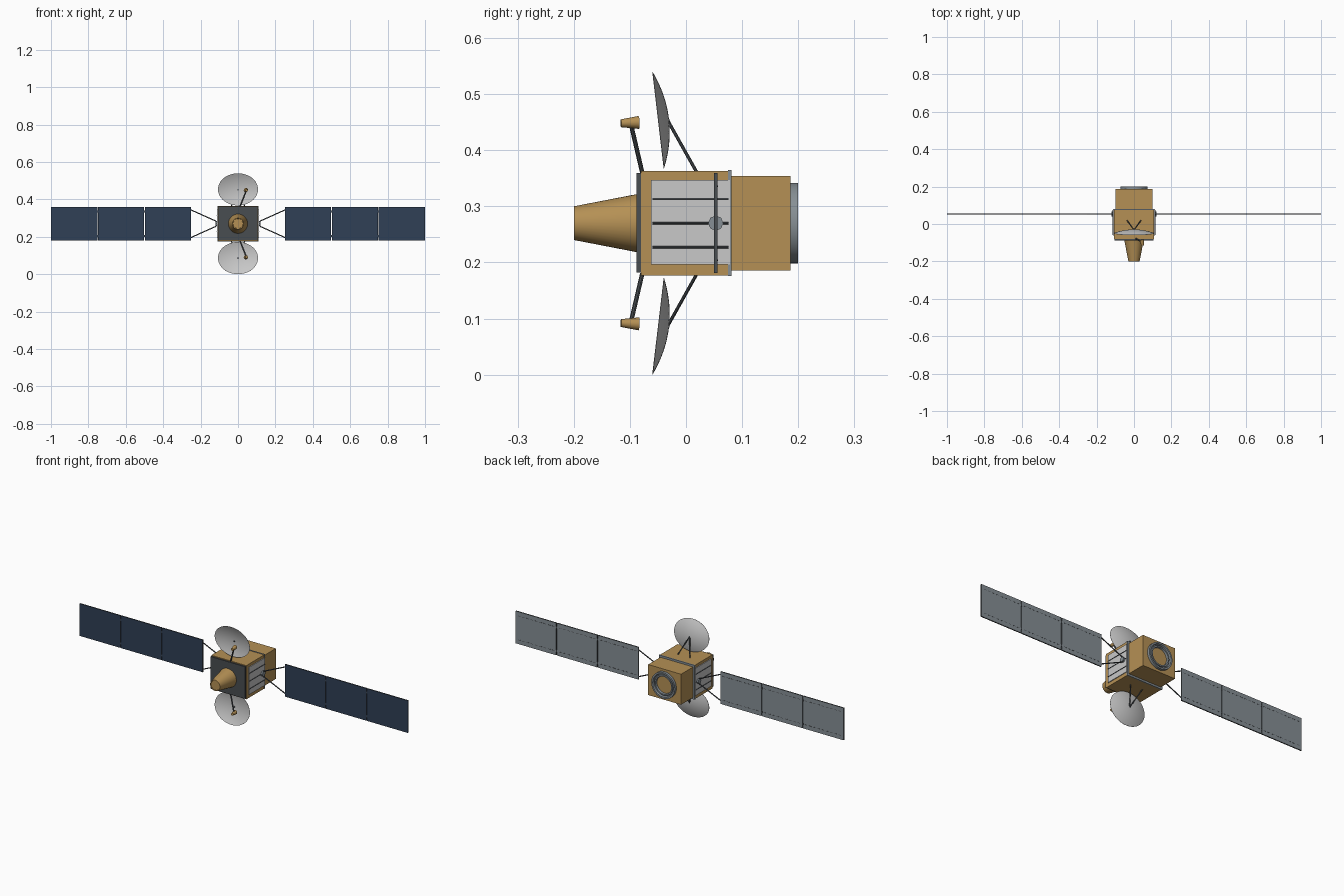
import bpy, bmesh, math
from mathutils import Matrix, Vector

cube = bpy.data.objects.get("Cube")
if cube:
    bpy.data.objects.remove(cube, do_unlink=True)

MID = 0.27  # height of the body axis


def material(name, r, g, b):
    m = bpy.data.materials.new(name)
    m.use_nodes = True
    m.diffuse_color = (r, g, b, 1)
    bsdf = next(n for n in m.node_tree.nodes if n.type == 'BSDF_PRINCIPLED')
    bsdf.inputs["Base Color"].default_value = (r, g, b, 1)
    bsdf.inputs["Roughness"].default_value = 0.6
    return m


GOLD = material("gold foil", 0.46, 0.28, 0.09)
WHITE = material("pale grey", 0.58, 0.58, 0.58)
NAVY = material("navy cells", 0.029, 0.05, 0.092)
STEEL = material("blue grey metal", 0.24, 0.275, 0.30)
DARK = material("charcoal", 0.065, 0.074, 0.082)


def finish(name, bm, *mats, smooth=False):
    bmesh.ops.recalc_face_normals(bm, faces=bm.faces)
    me = bpy.data.meshes.new(name)
    bm.to_mesh(me)
    bm.free()
    for m in mats:
        me.materials.append(m)
    ob = bpy.data.objects.new(name, me)
    bpy.context.collection.objects.link(ob)
    if smooth:
        bpy.ops.object.select_all(action='DESELECT')
        ob.select_set(True)
        bpy.context.view_layer.objects.active = ob
        bpy.ops.object.shade_smooth_by_angle(angle=math.radians(35))
    return ob


def add_box(bm, lo, hi):
    lo, hi = Vector(lo), Vector(hi)
    mat = Matrix.Translation((lo + hi) / 2) @ Matrix.Diagonal((*(hi - lo), 1))
    bmesh.ops.create_cube(bm, size=1, matrix=mat)


def box(name, lo, hi, mat):
    bm = bmesh.new()
    add_box(bm, lo, hi)
    return finish(name, bm, mat)


def rods(name, pairs, r1, mat, r2=None, sides=8):
    """Straight round bars or cones between pairs of points."""
    bm = bmesh.new()
    for a, b in pairs:
        a, b = Vector(a), Vector(b)
        rot = (b - a).to_track_quat('Z', 'Y').to_matrix().to_4x4()
        bmesh.ops.create_cone(bm, cap_ends=True, segments=sides, radius1=r1,
                              radius2=r1 if r2 is None else r2, depth=(b - a).length,
                              matrix=Matrix.Translation((a + b) / 2) @ rot)
    return finish(name, bm, mat, smooth=sides > 8)


def lathe(name, profile, matrix, mat, sides=40):
    """Spin a (radius, height) profile about local z, then place it."""
    bm = bmesh.new()
    vs = [bm.verts.new((r, 0, z)) for r, z in profile]
    es = [bm.edges.new(p) for p in zip(vs, vs[1:])]
    bmesh.ops.spin(bm, geom=vs + es, cent=(0, 0, 0), axis=(0, 0, 1),
                   angle=math.tau, steps=sides, use_duplicate=False)
    bmesh.ops.remove_doubles(bm, verts=bm.verts, dist=1e-5)
    bm.transform(matrix)
    return finish(name, bm, mat, smooth=True)


def mirrored(ob, name, axis):
    """Copy across the body's x or z centre plane."""
    me = ob.data.copy()
    scale = [1, 1, 1, 1]
    scale[axis] = -1
    centre = Matrix.Translation((0, 0, MID))
    me.transform(centre @ Matrix.Diagonal(scale) @ centre.inverted())
    me.flip_normals()
    me.name = name
    bpy.context.collection.objects.link(bpy.data.objects.new(name, me))


# Body blocks
box("main_body", (-0.107, -0.08, 0.177), (0.107, 0.078, 0.363), GOLD)
box("front_plate", (-0.105, -0.088, 0.182), (0.105, -0.08, 0.359), DARK)
box("rear_body", (-0.1, 0.078, 0.186), (0.1, 0.186, 0.354), GOLD)
box("body_frame", (-0.109, 0.075, 0.176), (0.109, 0.081, 0.365), STEEL)

# Front nozzle and rear docking ring, both along the y axis
to_front = Matrix.Translation((0, 0, MID)) @ Matrix.Rotation(math.pi / 2, 4, 'X')
to_back = Matrix.Translation((0, 0, MID)) @ Matrix.Rotation(-math.pi / 2, 4, 'X')
lathe("front_nozzle", [(0.052, 0.086), (0.03, 0.2), (0.027, 0.2), (0.026, 0.197), (0, 0.197)],
      to_front, GOLD)
lathe("rear_ring", [(0.072, 0.184), (0.072, 0.2), (0.063, 0.2), (0.06, 0.191), (0.056, 0.191),
                    (0.055, 0.197), (0.048, 0.197), (0.046, 0.184)], to_back, STEEL)

# Side radiators with bars
radiator = box("left_radiator", (0.106, -0.062, 0.196), (0.111, 0.078, 0.347), WHITE)
mirrored(radiator, "right_radiator", 0)
bars = rods("left_radiator_bars", [((0.112, -0.06, MID + d), (0.112, 0.076, MID + d))
                                   for d in (-0.043, 0, 0.043)], 0.002, DARK)
mirrored(bars, "right_radiator_bars", 0)

# Solar wing: three panels, cells in front, metal behind, dark rims
WING_Y = 0.053
bm = bmesh.new()
for start, end in ((0.25, 0.498), (0.502, 0.748), (0.752, 1.0)):
    add_box(bm, (start, WING_Y - 0.003, 0.181), (end, WING_Y + 0.003, 0.359))
bm.normal_update()
for f in bm.faces:
    f.material_index = 0 if f.normal.y < -0.5 else 1 if f.normal.y > 0.5 else 2
wing = finish("left_solar_wing", bm, NAVY, STEEL, DARK)
mirrored(wing, "right_solar_wing", 0)

# Hinges joining the panels
bm = bmesh.new()
for x in (0.5, 0.75):
    for z in (0.205, 0.335):
        add_box(bm, (x - 0.004, WING_Y - 0.001, z - 0.006), (x + 0.004, WING_Y + 0.0035, z + 0.006))
mirrored(finish("left_wing_hinges", bm, DARK), "right_wing_hinges", 0)

# Dashed rows on the back of the panels
bm = bmesh.new()
for panel in range(3):
    for i in range(9):
        x = 0.25 * (panel + 1) + 0.012 + i * 0.026
        for z in (MID - 0.066, MID + 0.066):
            add_box(bm, (x, WING_Y + 0.002, z - 0.0012), (x + 0.015, WING_Y + 0.0036, z + 0.0012))
mirrored(finish("left_wing_dashes", bm, DARK), "right_wing_dashes", 0)

# Wing hub and yoke
hub = rods("left_wing_hub", [((0.105, WING_Y, MID), (0.121, WING_Y, MID))], 0.0135, STEEL)
mirrored(hub, "right_wing_hub", 0)
inner = [(0.118, WING_Y, MID + s * 0.014) for s in (-1, 1)]
outer = [(0.252, WING_Y, MID + s * 0.074) for s in (-1, 1)]
yoke = rods("left_wing_yoke", [inner, (inner[0], outer[0]), (inner[1], outer[1])], 0.003, DARK)
mirrored(yoke, "right_wing_yoke", 0)

# Oval dish tilted towards its feed
tilt = Vector((0, -0.117, 0.993)).normalized()
facing = Vector((1, 0, 0)).cross(tilt)
place = Matrix((Vector((1, 0, 0)), tilt, facing)).transposed().to_4x4()
place = Matrix.Translation((0, -0.05, 0.4535)) @ place @ Matrix.Diagonal((0.107, 0.0865, 1, 1))
steps = [i / 10 for i in range(11)]
profile = [(r, -0.017 * (1 - r * r)) for r in steps]
profile += [(r, -0.019 * (1 - r * r) - 0.0008) for r in reversed(steps)]
dish = lathe("upper_dish", profile, place, WHITE, 48)
mirrored(dish, "lower_dish", 2)
stud = rods("upper_dish_stud", [((0, -0.036, 0.451), (0, -0.029, 0.452))], 0.004, DARK)
mirrored(stud, "lower_dish_stud", 2)

# Dish braces, feed arm and feed horn
braces = rods("upper_dish_braces", [((0, -0.032, 0.452), (s * 0.037, 0.019, 0.361))
                                    for s in (-1, 1)], 0.003, DARK)
mirrored(braces, "lower_dish_braces", 2)
arm = rods("upper_feed_arm", [((0.01, -0.078, 0.36), (0.044, -0.098, 0.446))], 0.004, DARK)
mirrored(arm, "lower_feed_arm", 2)
horn = rods("upper_feed_horn", [((0.046, -0.116, 0.448), (0.042, -0.084, 0.4495))],
            0.007, GOLD, 0.0115, 16)
mirrored(horn, "lower_feed_horn", 2)
